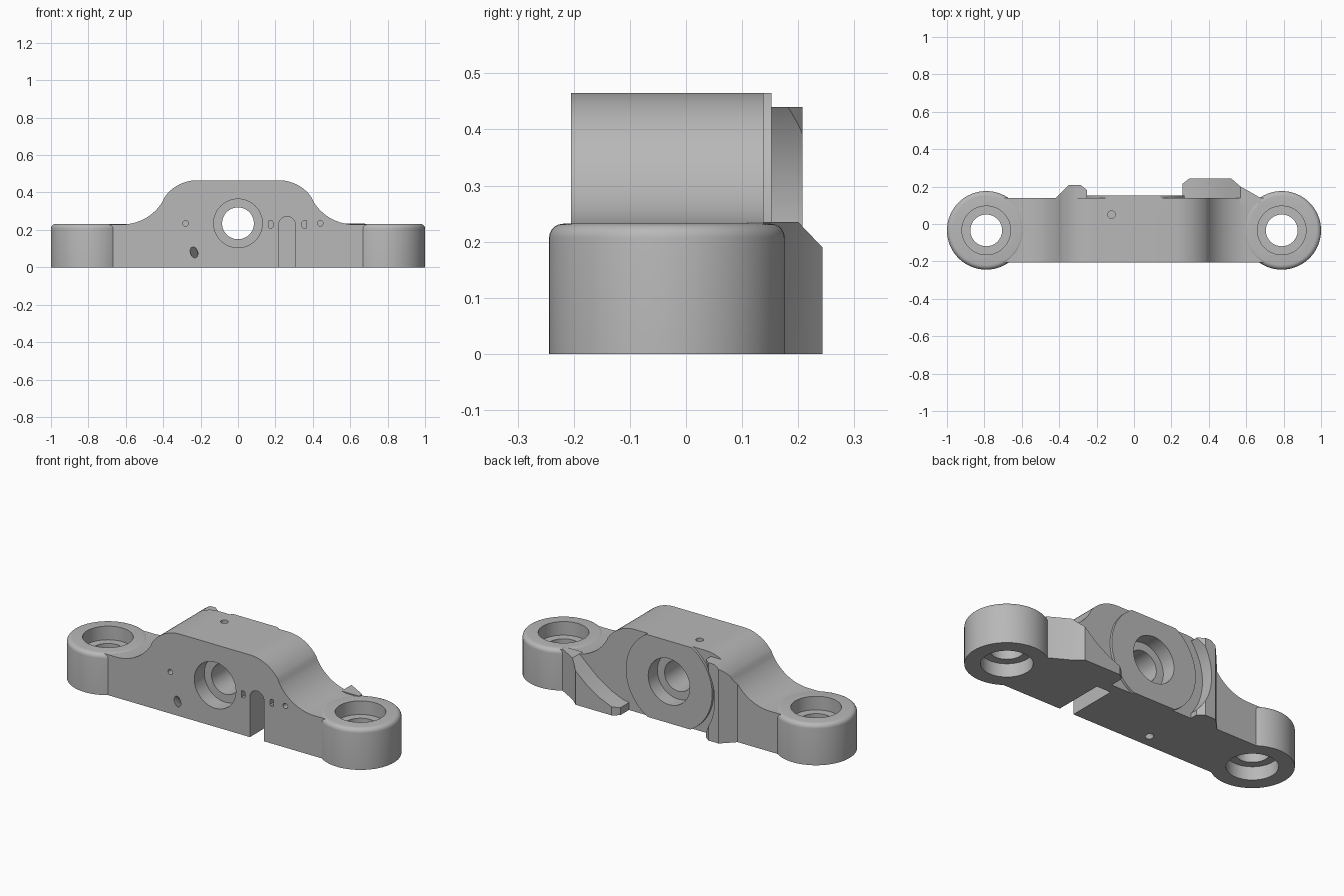
import bpy, bmesh, math
from mathutils import Vector

cube = bpy.data.objects.get("Cube")
if cube:
    bpy.data.objects.remove(cube, do_unlink=True)

grey = bpy.data.materials.new("machined grey")
grey.use_nodes = True
color = (0.48, 0.48, 0.48, 1)
grey.diffuse_color = color
grey.node_tree.nodes["Principled BSDF"].inputs["Base Color"].default_value = color


def finish(name, bm):
    bmesh.ops.recalc_face_normals(bm, faces=bm.faces)
    mesh = bpy.data.meshes.new(name)
    bm.to_mesh(mesh)
    bm.free()
    obj = bpy.data.objects.new(name, mesh)
    bpy.context.collection.objects.link(obj)
    mesh.materials.append(grey)
    return obj


def prism(name, points, axis, lo, hi, top_round=0):
    """Extrude an outline along y (points are x, z) or z (points are x, y)."""
    bm = bmesh.new()
    along = Vector((0, 1, 0)) if axis == "y" else Vector((0, 0, 1))
    verts = [bm.verts.new(Vector((u, 0, v) if axis == "y" else (u, v, 0)) + along * lo)
             for u, v in points]
    face = bm.faces.new(verts)
    new = bmesh.ops.extrude_face_region(bm, geom=[face])["geom"]
    bmesh.ops.translate(bm, vec=along * (hi - lo),
                        verts=[g for g in new if isinstance(g, bmesh.types.BMVert)])
    if top_round:
        rim = [e for e in bm.edges if all(v.co.z > hi - 0.001 for v in e.verts)]
        bmesh.ops.bevel(bm, geom=rim, offset=top_round, segments=5,
                        profile=0.5, affect="EDGES")
    return finish(name, bm)


def arc(cx, cy, r, start, end, steps):
    angles = [math.radians(start + (end - start) * i / steps) for i in range(steps + 1)]
    return [(cx + r * math.cos(a), cy + r * math.sin(a)) for a in angles]


def circle(cx, cy, r, n=64):
    return arc(cx, cy, r, 0, 360, n)[:-1]


def rod(name, a, b, r, n=24):
    a, b = Vector(a), Vector(b)
    bm = bmesh.new()
    bmesh.ops.create_cone(bm, cap_ends=True, segments=n, radius1=r, radius2=r,
                          depth=(b - a).length)
    bm.transform((b - a).to_track_quat("Z", "Y").to_matrix().to_4x4())
    bmesh.ops.translate(bm, vec=(a + b) / 2, verts=bm.verts)
    return finish(name, bm)


def combine(target, other, operation):
    mod = target.modifiers.new("combine", "BOOLEAN")
    mod.operation, mod.solver, mod.object = operation, "EXACT", other
    bpy.context.view_layer.objects.active = target
    bpy.ops.object.modifier_apply(modifier=mod.name)
    bpy.data.objects.remove(other, do_unlink=True)


# Bridge outline: flat shoulders sweeping up to a raised middle
BACK, FRONT, TOP, SHOULDER = 0.138, -0.205, 0.465, 0.229
MID = 0.235
half = ([(0.7, 0), (0.7, SHOULDER)]
        + arc(0.62, SHOULDER + 0.253, 0.253, 270, 210, 14)
        + arc(0.22, TOP - 0.21, 0.21, 30, 90, 14)[1:])
outline = half + [(-x, z) for x, z in reversed(half)]
body = prism("bridge_body", outline, "y", FRONT, BACK)

# Round mounting bosses
for side in (-1, 1):
    boss = prism("boss", circle(side * 0.79, -0.034, 0.21), "z", 0, 0.232, 0.025)
    combine(body, boss, "UNION")

# Raised round pad on the back
pad = prism("pad", circle(0, MID, 0.27, 96), "y", 0.1, 0.152)
combine(pad, prism("limit", outline, "y", 0, 0.3), "INTERSECT")
combine(body, pad, "UNION")

# Upright rib on the back, scooped around the pad
rib = prism("rib", [(-0.45, 0.11), (-0.25, 0.11), (-0.25, 0.18), (-0.285, 0.208),
                    (-0.35, 0.208), (-0.42, BACK)], "z", 0, 0.44)
combine(rib, prism("limit", outline, "y", 0, 0.3), "INTERSECT")
combine(rib, prism("scoop", circle(0, MID, 0.325, 96), "y", 0, 0.3), "DIFFERENCE")
combine(body, rib, "UNION")

# Sloping wedge on the other side of the back
wedge = prism("wedge", [(0.26, 0.11), (0.26, 0.215), (0.295, 0.243), (0.52, 0.243),
                        (0.57, 0.2), (0.68, BACK), (0.68, 0.11)], "z", 0, 0.3)
ramp = [(0.2, -0.1), (0.8, -0.1), (0.8, 0.235), (0.57, 0.235), (0.52, 0.19),
        (0.45, 0.13), (0.37, 0.08), (0.3, 0.05), (0.2, 0.03)]
combine(wedge, prism("limit", ramp, "y", 0, 0.3), "INTERSECT")
combine(body, wedge, "UNION")

# Main bore and its counterbores
cutters = [
    prism("bore", circle(0, MID, 0.085), "y", -0.4, 0.4),
    prism("front_counterbore", circle(0, MID, 0.13), "y", -0.4, FRONT + 0.09),
    prism("back_counterbore", circle(0, MID, 0.13), "y", 0.07, 0.4),
]
# Bolt holes, counterbored from both ends
for side in (-1, 1):
    x = side * 0.79
    cutters += [
        prism("bolt_hole", circle(x, -0.034, 0.085), "z", -0.1, 0.4),
        prism("bolt_recess", circle(x, -0.034, 0.13), "z", 0.155, 0.4),
        prism("bolt_recess", circle(x, -0.034, 0.13), "z", -0.1, 0.075),
    ]
# Arched slot open to the front and below
slot = [(0.218, -0.1), (0.306, -0.1)] + arc(0.262, 0.228, 0.044, 0, 180, 16)
cutters.append(prism("slot", slot, "y", -0.4, 0.08))
# Pin holes, key slots, slanted drain hole and top oil hole
for x in (-0.28, 0.44):
    cutters.append(rod("pin_hole", (x, -0.3, MID), (x, -0.12, MID), 0.015))
for x, turn in ((0.176, 1), (0.354, -1)):
    key = [(x - turn * 0.011, 0.211), (x - turn * 0.011, 0.249),
           (x + turn * 0.005, 0.249), (x + turn * 0.011, 0.242),
           (x + turn * 0.011, 0.218), (x + turn * 0.005, 0.211)]
    cutters.append(prism("key_slot", key, "y", -0.3, -0.15))
cutters.append(rod("drain_hole", (-0.26, -0.28, 0.16), (-0.185, -0.055, -0.08), 0.02))
cutters.append(rod("oil_hole", (-0.12, 0.05, 0.38), (-0.12, 0.05, 0.6), 0.02))
for cutter in cutters:
    combine(body, cutter, "DIFFERENCE")

# Smooth the curves, keep the edges sharp
bpy.ops.object.select_all(action="DESELECT")
body.select_set(True)
bpy.context.view_layer.objects.active = body
bpy.ops.object.shade_smooth_by_angle(angle=math.radians(25))
